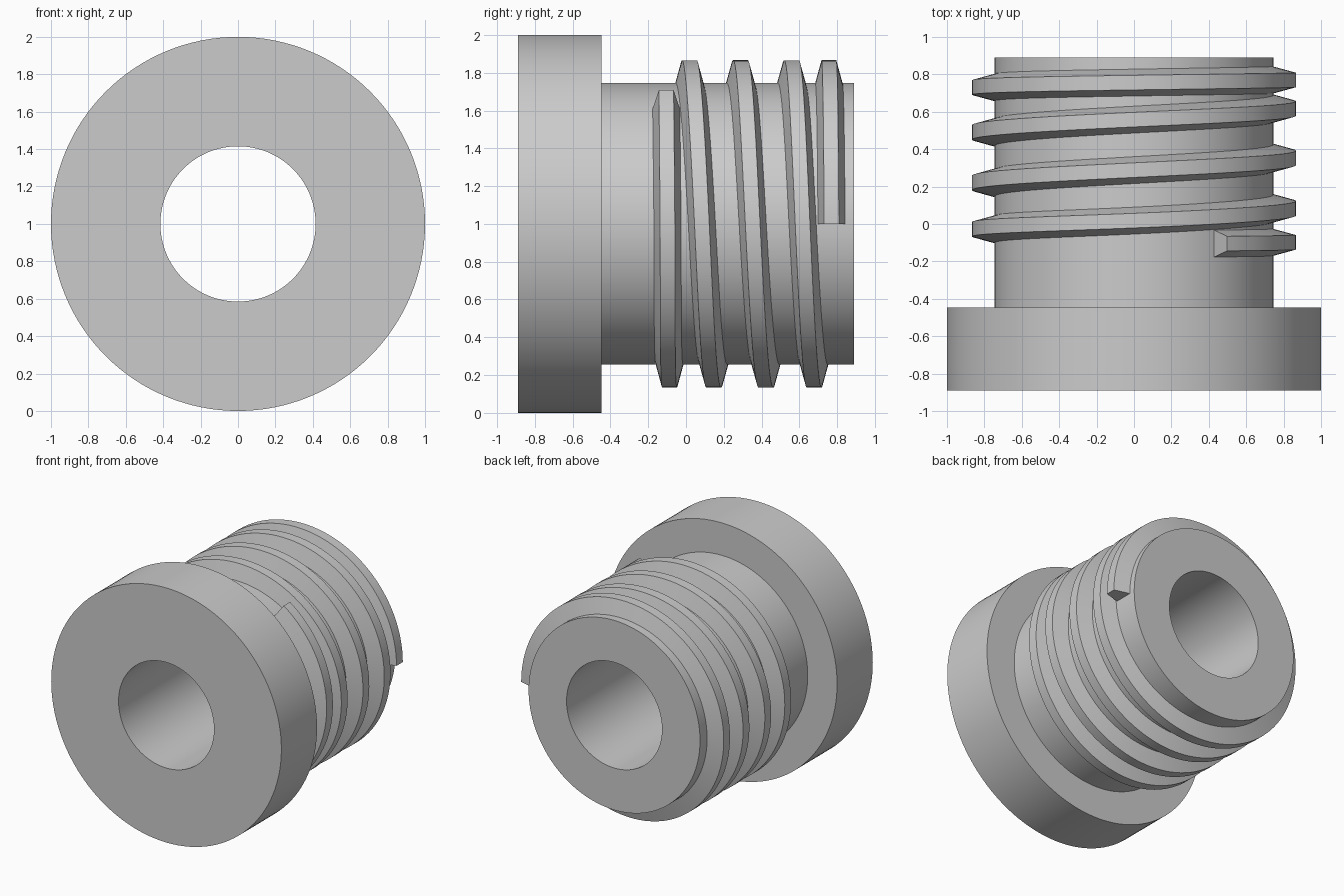
import bpy, bmesh, math

cube = bpy.data.objects.get("Cube")
if cube:
    bpy.data.objects.remove(cube, do_unlink=True)

GREY = (0.6, 0.6, 0.6, 1)
mat = bpy.data.materials.new("plain grey")
mat.use_nodes = True
mat.diffuse_color = GREY
mat.node_tree.nodes["Principled BSDF"].inputs["Base Color"].default_value = GREY


def ring(bm, angle, section):
    """Place a (radius, y) section at an angle around the horizontal axis."""
    return [bm.verts.new((r * math.cos(angle), y, 1 + r * math.sin(angle)))
            for r, y in section]


def bridge(bm, a, b):
    n = len(a)
    for i in range(n):
        j = (i + 1) % n
        bm.faces.new((a[i], a[j], b[j], b[i]))


def finish(bm, name):
    bmesh.ops.recalc_face_normals(bm, faces=bm.faces)
    mesh = bpy.data.meshes.new(name)
    bm.to_mesh(mesh)
    bm.free()
    mesh.materials.append(mat)
    obj = bpy.data.objects.new(name, mesh)
    bpy.context.collection.objects.link(obj)
    bpy.ops.object.select_all(action='DESELECT')
    obj.select_set(True)
    bpy.context.view_layer.objects.active = obj
    bpy.ops.object.shade_smooth_by_angle(angle=math.radians(30))
    return obj


# Wide round head and shaft, with a bore straight through
HEAD, SHAFT, BORE = 1.0, 0.745, 0.415
FRONT, SHOULDER, BACK = -0.89, -0.447, 0.89
profile = [(BORE, FRONT), (HEAD, FRONT), (HEAD, SHOULDER),
           (SHAFT, SHOULDER), (SHAFT, BACK), (BORE, BACK)]
SEGMENTS = 128
bm = bmesh.new()
rings = [ring(bm, math.tau * i / SEGMENTS, profile) for i in range(SEGMENTS)]
for i in range(SEGMENTS):
    bridge(bm, rings[i], rings[(i + 1) % SEGMENTS])
finish(bm, "flanged_body")

# Screw thread: its y position at each quarter turn, easing out at both ends
START = -0.61
LEAD = [-0.098, -0.087, -0.028, 0.018, 0.084, 0.147, 0.22, 0.288, 0.353,
        0.423, 0.49, 0.558, 0.617, 0.678, 0.73, 0.756, 0.77]
LAST = len(LEAD) - 1


def thread_y(q):
    if q < 0:
        return LEAD[0] + 0.011 * q
    i = min(int(q), LAST - 1)
    p0, p1 = LEAD[max(i - 1, 0)], LEAD[i]
    p2, p3 = LEAD[i + 1], LEAD[min(i + 2, LAST)]
    t = q - i
    m1, m2 = (p2 - p0) / 2, (p3 - p1) / 2
    return (p1 + m1 * t + (3 * (p2 - p1) - 2 * m1 - m2) * t ** 2
            + (2 * (p1 - p2) + m1 + m2) * t ** 3)


CREST, ROOT = 0.866, 0.73
STEPS = 500
bm = bmesh.new()
rings = []
for k in range(STEPS + 1):
    q = START + (LAST - START) * k / STEPS
    y = thread_y(q)
    section = [(ROOT, y - 0.076), (CREST, y - 0.039),
               (CREST, y + 0.039), (ROOT, y + 0.076)]
    rings.append(ring(bm, -q * math.pi / 2, section))
for a, b in zip(rings, rings[1:]):
    bridge(bm, a, b)
bm.faces.new(rings[0])
bm.faces.new(rings[-1])
finish(bm, "screw_thread")
